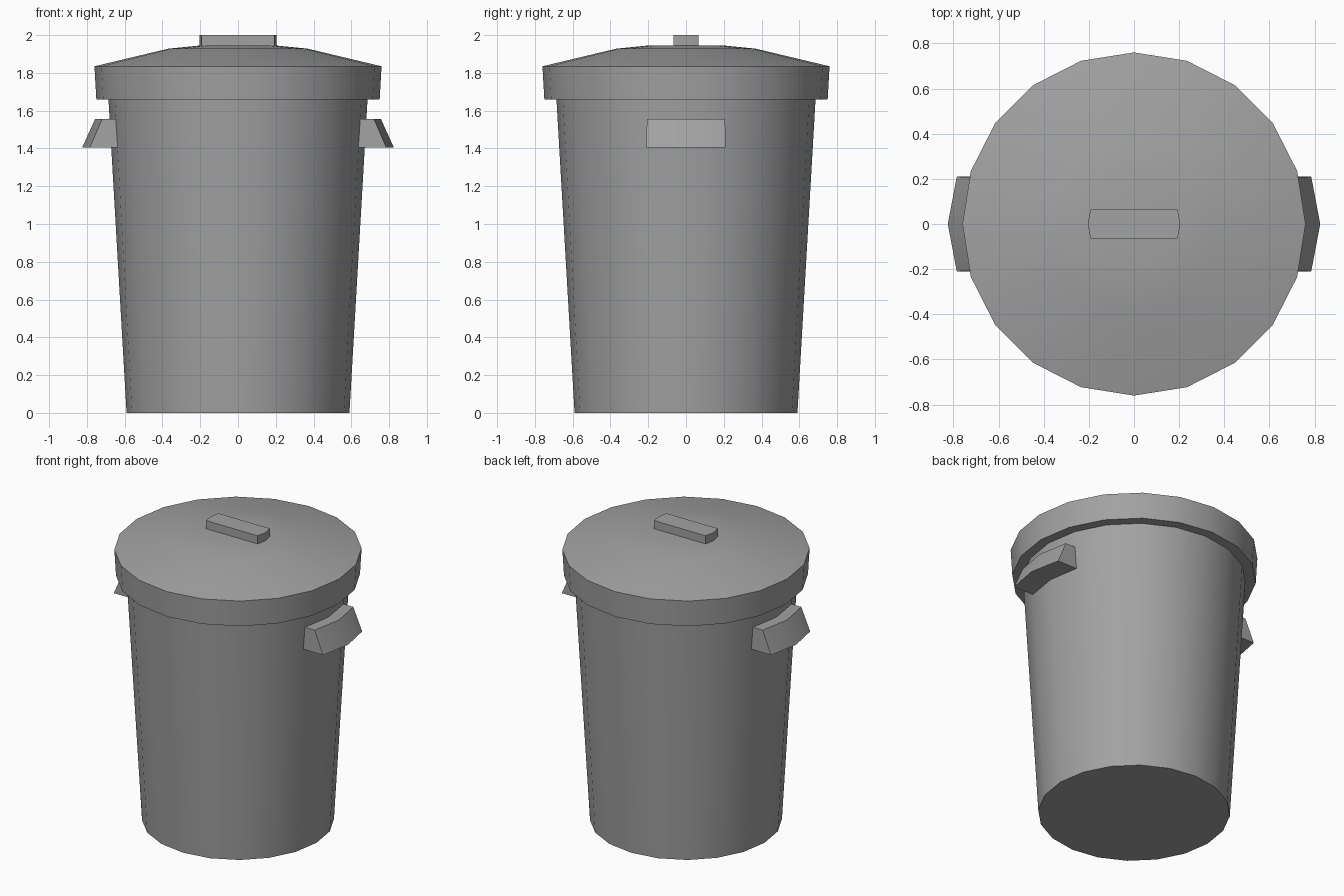
import bpy
import bmesh
from math import cos, sin, pi, radians

SIDES = 20

if "Cube" in bpy.data.objects:
    bpy.data.objects.remove(bpy.data.objects["Cube"], do_unlink=True)

grey = bpy.data.materials.new("grey_metal")
grey.use_nodes = True
colour = (0.36, 0.36, 0.36, 1)
grey.diffuse_color = colour
grey.node_tree.nodes["Principled BSDF"].inputs["Base Color"].default_value = colour


def loft(name, rings):
    """Bridge rings of equal point count and cap both ends."""
    bm = bmesh.new()
    loops = [[bm.verts.new(p) for p in ring] for ring in rings]
    count = len(rings[0])
    for low, high in zip(loops, loops[1:]):
        for i in range(count):
            j = (i + 1) % count
            bm.faces.new((low[i], low[j], high[j], high[i]))
    bm.faces.new(loops[0][::-1])
    bm.faces.new(loops[-1])
    bmesh.ops.recalc_face_normals(bm, faces=bm.faces)
    mesh = bpy.data.meshes.new(name)
    bm.to_mesh(mesh)
    bm.free()
    mesh.materials.append(grey)
    obj = bpy.data.objects.new(name, mesh)
    bpy.context.collection.objects.link(obj)
    bpy.ops.object.select_all(action='DESELECT')
    obj.select_set(True)
    bpy.context.view_layer.objects.active = obj
    bpy.ops.object.shade_smooth_by_angle(angle=radians(30))
    return obj


def circle(radius, z):
    steps = [2 * pi * i / SIDES for i in range(SIDES)]
    return [(radius * cos(a), radius * sin(a), z) for a in steps]


# Tapered bin body
loft("bin_body", [circle(0.59, 0), circle(0.687, 1.68)])

# Lid with a short rim and a shallow dome
lid_profile = [(0.75, 1.66), (0.76, 1.835), (0.37, 1.928), (0.2, 1.945)]
loft("lid", [circle(r, z) for r, z in lid_profile])


# Grip on the lid, with slightly pointed ends
def grip(z):
    return [(0.205, 0, z), (0.193, 0.065, z), (-0.193, 0.065, z),
            (-0.205, 0, z), (-0.193, -0.065, z), (0.193, -0.065, z)]


loft("lid_grip", [grip(1.94), grip(2.0)])


# Flared side handles, each with a shallow ridge in the middle
def handle(side, inner, end, middle, half, z):
    return [(side * inner, -half, z), (side * end, -half, z),
            (side * middle, 0, z), (side * end, half, z),
            (side * inner, half, z)]


for side, name in ((1, "left_handle"), (-1, "right_handle")):
    loft(name, [handle(side, 0.636, 0.785, 0.825, 0.21, 1.405),
                handle(side, 0.645, 0.72, 0.757, 0.207, 1.555)])
